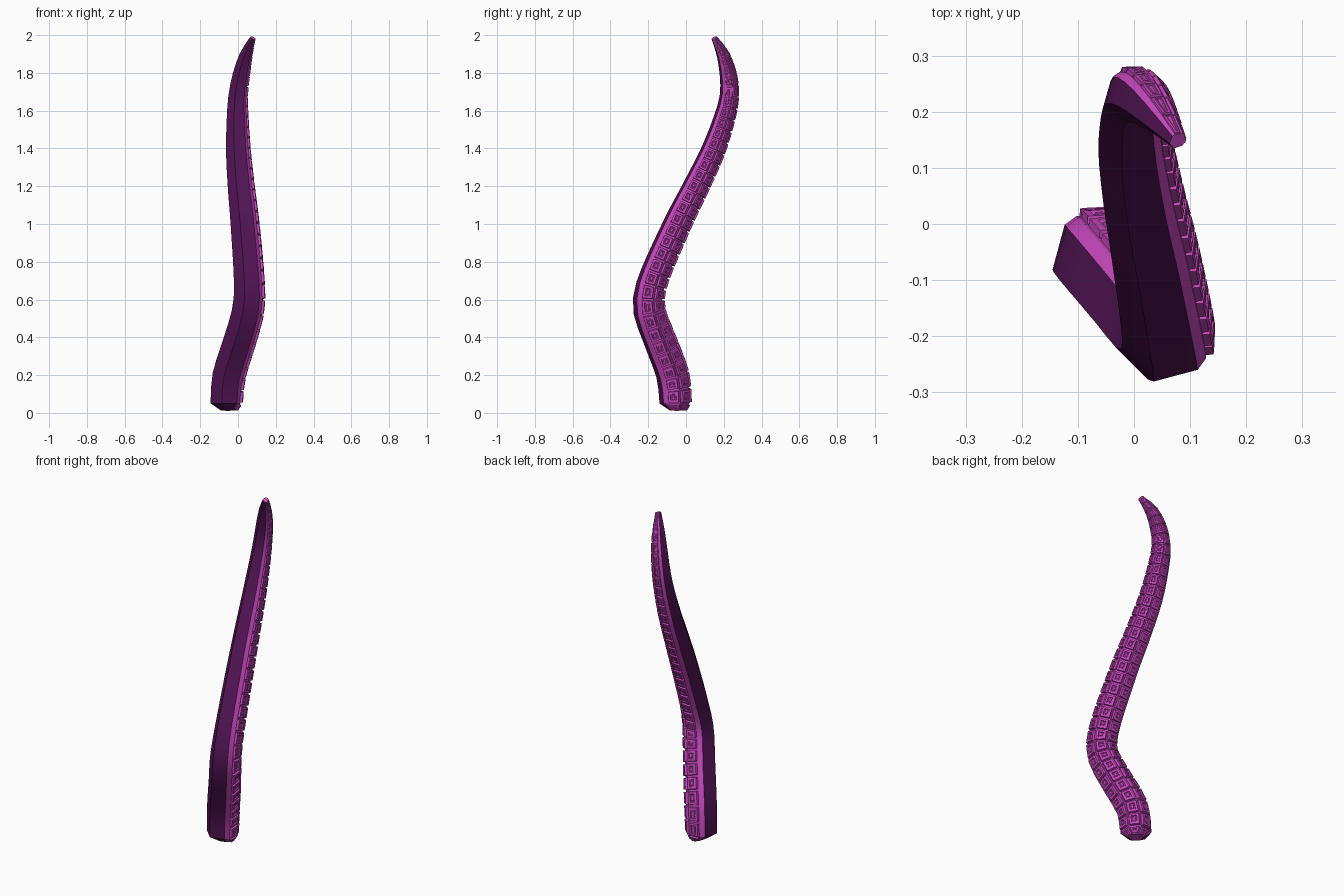
import bpy, bmesh, math
from mathutils import Vector

if "Cube" in bpy.data.objects:
    bpy.data.objects.remove(bpy.data.objects["Cube"])

# Centre line of the tentacle: x, y, z, radius
PATH = [(-.065, -.06, .05, .083), (-.052, -.075, .2, .086), (.01, -.15, .4, .085),
        (.05, -.2, .55, .083), (.055, -.18, .7, .079), (.033, -.05, 1.0, .074),
        (.013, .05, 1.2, .069), (-.002, .145, 1.4, .063), (-.005, .212, 1.6, .054),
        (.0, .228, 1.7, .049), (.017, .22, 1.8, .044), (.042, .193, 1.9, .033),
        (.077, .148, 1.985, .015)]
ROWS = 32
# Cross-section angles measured from the sucker side: 3 sucker columns,
# a plain lip on each edge and a half-hexagon back
ANGLES = [-72, -24, 24, 72, 90, 150, 210, 270]
FRONT = Vector((1, 1, 0)).normalized()


def material(name, color):
    m = bpy.data.materials.new(name)
    m.diffuse_color = (*color, 1)
    m.use_nodes = True
    m.node_tree.nodes["Principled BSDF"].inputs["Base Color"].default_value = m.diffuse_color
    return m


def spline(points, steps=16):
    """Catmull-Rom curve through 4D points (position + radius)."""
    p = [Vector(q) for q in points]
    p = [2 * p[0] - p[1]] + p + [2 * p[-1] - p[-2]]
    out = []
    for i in range(1, len(p) - 2):
        a, b, c, d = p[i - 1:i + 3]
        for k in range(steps):
            t = k / steps
            out.append(.5 * (2 * b + (c - a) * t + (2 * a - 5 * b + 4 * c - d) * t * t
                             + (3 * b - a - 3 * c + d) * t ** 3))
    return out + [p[-2]]


def resample(pts, n):
    """Rows along the length, slightly closer together toward the tip."""
    dist = [0]
    for a, b in zip(pts, pts[1:]):
        dist.append(dist[-1] + (b.xyz - a.xyz).length)
    out, j = [], 0
    for i in range(n + 1):
        u = i / n
        s = u * (1 + .18 * (1 - u)) * dist[-1]
        while j < len(pts) - 2 and dist[j + 1] < s:
            j += 1
        out.append(pts[j].lerp(pts[j + 1], min(1, (s - dist[j]) / (dist[j + 1] - dist[j]))))
    return out


line = resample(spline(PATH), ROWS)
line.insert(0, Vector((-.05, -.045, .012, .04)))      # rounded base end

bm = bmesh.new()
rings = []
for i, c in enumerate(line):
    if i < 2:
        tangent = Vector((0, 0, 1))
    else:
        tangent = (line[min(i + 1, len(line) - 1)].xyz - line[i - 1].xyz).normalized()
    n = (FRONT - tangent * FRONT.dot(tangent)).normalized()
    b = tangent.cross(n)
    rings.append([bm.verts.new(c.xyz + c.w * (n * math.cos(math.radians(a)) + b * math.sin(math.radians(a))))
                  for a in ANGLES])

# Skin: dark back, bright lips and sucker columns
sucker_rows = []
count = len(ANGLES)
for i, (lo, hi) in enumerate(zip(rings, rings[1:])):
    row = []
    for k in range(count):
        m = (k + 1) % count
        f = bm.faces.new((lo[k], lo[m], hi[m], hi[k]))
        f.material_index = 1 if k in (4, 5, 6) else 0
        if k < 3:
            row.append(f)
    sucker_rows.append((row, (line[i].w + line[i + 1].w) / 2 / .08))
bm.faces.new(rings[0][::-1])
bm.faces.new(rings[-1])
bmesh.ops.recalc_face_normals(bm, faces=bm.faces)

# Square suckers: raised pad, rim, sunken cup and a central button
for row, s in sucker_rows:
    for thick, depth in ((.005, 0), (.002, .013), (.011, .001), (.002, -.006), (.005, 0), (.002, .004)):
        bmesh.ops.inset_individual(bm, faces=row, thickness=thick * s, depth=depth * s,
                                   use_even_offset=True)

mesh = bpy.data.meshes.new("tentacle")
bm.to_mesh(mesh)
bm.free()
mesh.materials.append(material("sucker_pink", (.58, .065, .52)))
mesh.materials.append(material("back_purple", (.085, .007, .09)))
tentacle = bpy.data.objects.new("tentacle", mesh)
bpy.context.collection.objects.link(tentacle)
bpy.context.view_layer.objects.active = tentacle
tentacle.select_set(True)
bpy.ops.object.shade_smooth_by_angle(angle=math.radians(32))
